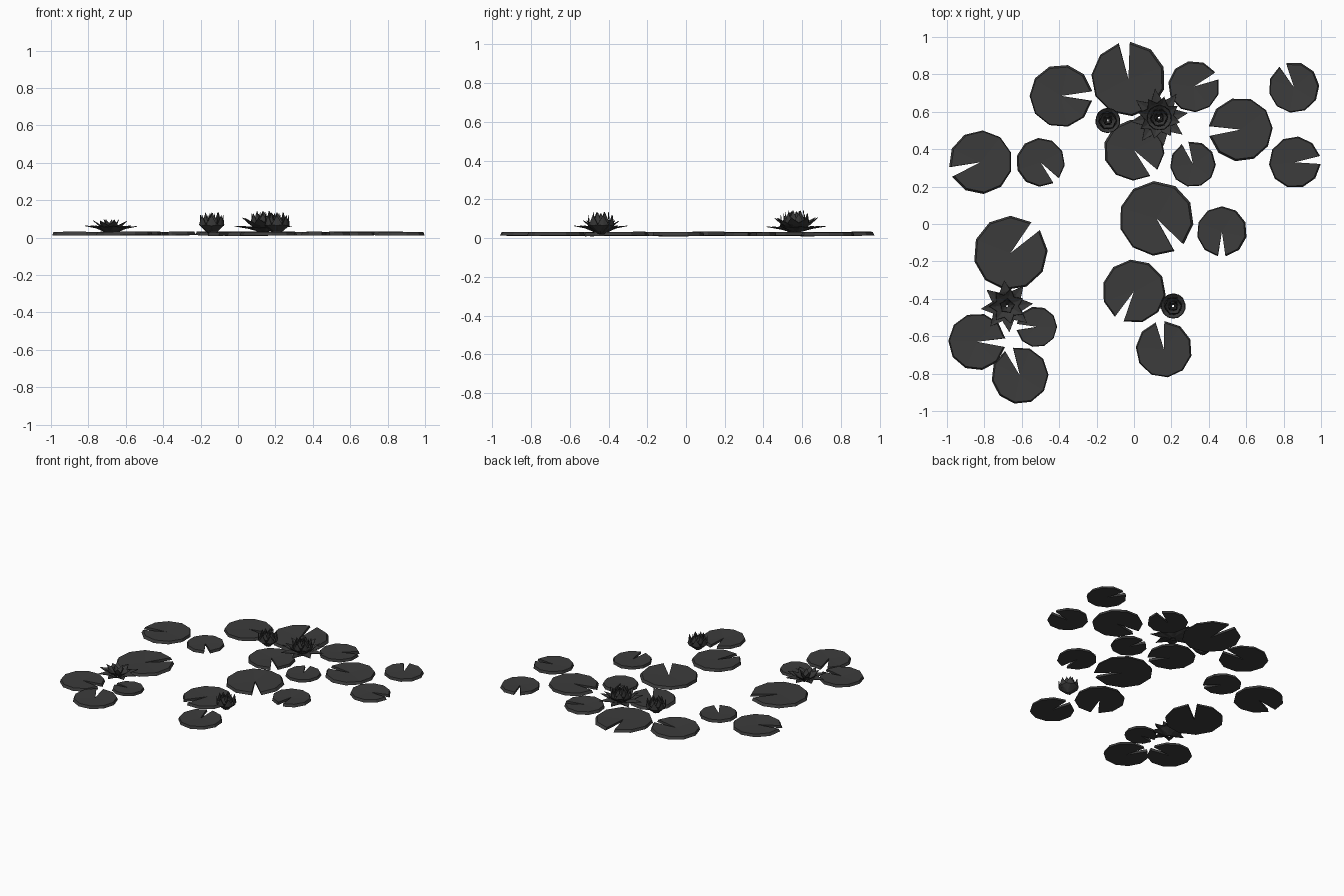
import bpy, bmesh, math, random
from mathutils import Vector, Matrix

if "Cube" in bpy.data.objects:
    bpy.data.objects.remove(bpy.data.objects["Cube"])

random.seed(4)


def finish(bm, name, color):
    bmesh.ops.recalc_face_normals(bm, faces=bm.faces)
    me = bpy.data.meshes.new(name)
    bm.to_mesh(me)
    bm.free()
    ob = bpy.data.objects.new(name, me)
    bpy.context.collection.objects.link(ob)
    mat = bpy.data.materials.get(color[0]) or bpy.data.materials.new(color[0])
    mat.diffuse_color = color[1]
    mat.use_nodes = True
    mat.node_tree.nodes["Principled BSDF"].inputs["Base Color"].default_value = mat.diffuse_color
    me.materials.append(mat)
    return ob


LEAF = ("dark_leaf", (0.045, 0.045, 0.045, 1))
PETAL = ("dark_petal", (0.04, 0.04, 0.04, 1))


def lily_pad(i, x, y, r, notch):
    """Low, faceted disc with a wedge cut to its middle and a bevelled rim."""
    bm = bmesh.new()
    gap = math.radians(9)
    a0 = math.radians(notch)
    angles = [a0 + gap + k * (2 * math.pi - 2 * gap) / 10 for k in range(11)]
    shift = Vector((random.uniform(-.02, .02), random.uniform(-.02, .02), 0)) * r
    rings = []
    for rad, z in ((r * 1.02, 0.012), (r * 0.97, 0.031)):
        off = shift if z > 0.02 else Vector()
        ring = [bm.verts.new(Vector((rad * math.cos(a), rad * math.sin(a), z)) + off)
                for a in angles]
        tip = bm.verts.new((0, 0, z - (0.004 if z > 0.02 else 0)))
        rings.append((ring, tip))
    (low, lt), (top, tt) = rings
    for k in range(10):
        bm.faces.new((low[k], low[k + 1], top[k + 1], top[k]))
        bm.faces.new((top[k], top[k + 1], tt))
        bm.faces.new((low[k + 1], low[k], lt))
    bm.faces.new((low[0], top[0], tt, lt))
    bm.faces.new((low[-1], lt, tt, top[-1]))
    # slight lean on the water
    bm.transform(Matrix.Translation((x, y, 0)) @
                 Matrix.Rotation(random.uniform(-.012, .012), 4, 'X') @
                 Matrix.Rotation(random.uniform(-.012, .012), 4, 'Y'))
    finish(bm, f"lily_pad_{i:02d}", LEAF)


def add_petals(bm, count, profile, width, turn):
    """Ring of pointed, folded petals; profile = (radius, height) base, mid, tip."""
    (rb, zb), (rm, zm), (rt, zt) = profile
    for k in range(count):
        a = turn + k * 2 * math.pi / count
        rot = Matrix.Rotation(a, 3, 'Z')
        lift = 0.10 * width
        pts = [(rb, -width * .2, zb), (rb, width * .2, zb),
               (rm - lift, width * .5, zm + lift), (rm - lift, -width * .5, zm + lift),
               (rm, 0, zm), (rt, 0, zt)]
        b0, b1, m1, m0, mc, tip = [bm.verts.new(rot @ Vector(p)) for p in pts]
        for f in ((b0, b1, mc), (b1, m1, mc), (b0, mc, m0), (mc, m1, tip), (m0, mc, tip)):
            bm.faces.new(f)


def flower(name, x, y, z, rings):
    bm = bmesh.new()
    for ring in rings:
        add_petals(bm, *ring)
    bm.transform(Matrix.Translation((x, y, z)))
    ob = finish(bm, name, PETAL)
    m = ob.modifiers.new("thickness", 'SOLIDIFY')
    m.thickness = 0.003


# Floating leaves: x, y, radius, notch direction in degrees
pads = [
    (-.39, .685, .165, 0), (-.03, .775, .195, 96), (.32, .735, .135, 25),
    (.855, .73, .133, 116), (.57, .505, .168, 183), (.86, .33, .136, 5),
    (0, .395, .16, -49), (.315, .32, .12, 110), (-.82, .33, .167, 198),
    (-.50, .33, .128, -50), (-.66, -.155, .195, 47), (.12, .03, .196, -52),
    (.47, -.04, .132, -90), (0, -.36, .167, -118), (.16, -.67, .148, 98),
    (-.84, -.63, .150, -2), (-.52, -.55, .107, 180), (-.61, -.81, .150, 113)]
for i, p in enumerate(pads, 1):
    lily_pad(i, *p)

# Closed, cup-shaped petal rings shared by the buds and the big bloom
cup = [(7, ((.012, 0), (.066, .042), (.064, .098)), .058, .2),
       (6, ((.010, .004), (.046, .055), (.038, .112)), .050, .6),
       (4, ((.006, .008), (.024, .060), (.014, .108)), .036, .1)]
flower("bud_back", -.14, .555, .022, cup)
flower("bud_front", .21, -.44, .022, cup)

# Large bloom: cup plus wide spreading petals
spread = [(8, ((.012, 0), (.085, .018), (.155, .030)), .070, .15),
          (8, ((.012, .004), (.075, .040), (.115, .075)), .062, .55)]
flower("bloom_back", .135, .57, .03, spread + cup)

# Wide open bloom with low centre
flower("bloom_front", -.68, -.44, .022, [
    (8, ((.012, 0), (.080, .028), (.140, .040)), .066, .1),
    (7, ((.010, .006), (.060, .038), (.095, .068)), .054, .45),
    (5, ((.006, .010), (.028, .042), (.042, .075)), .038, .2)])
